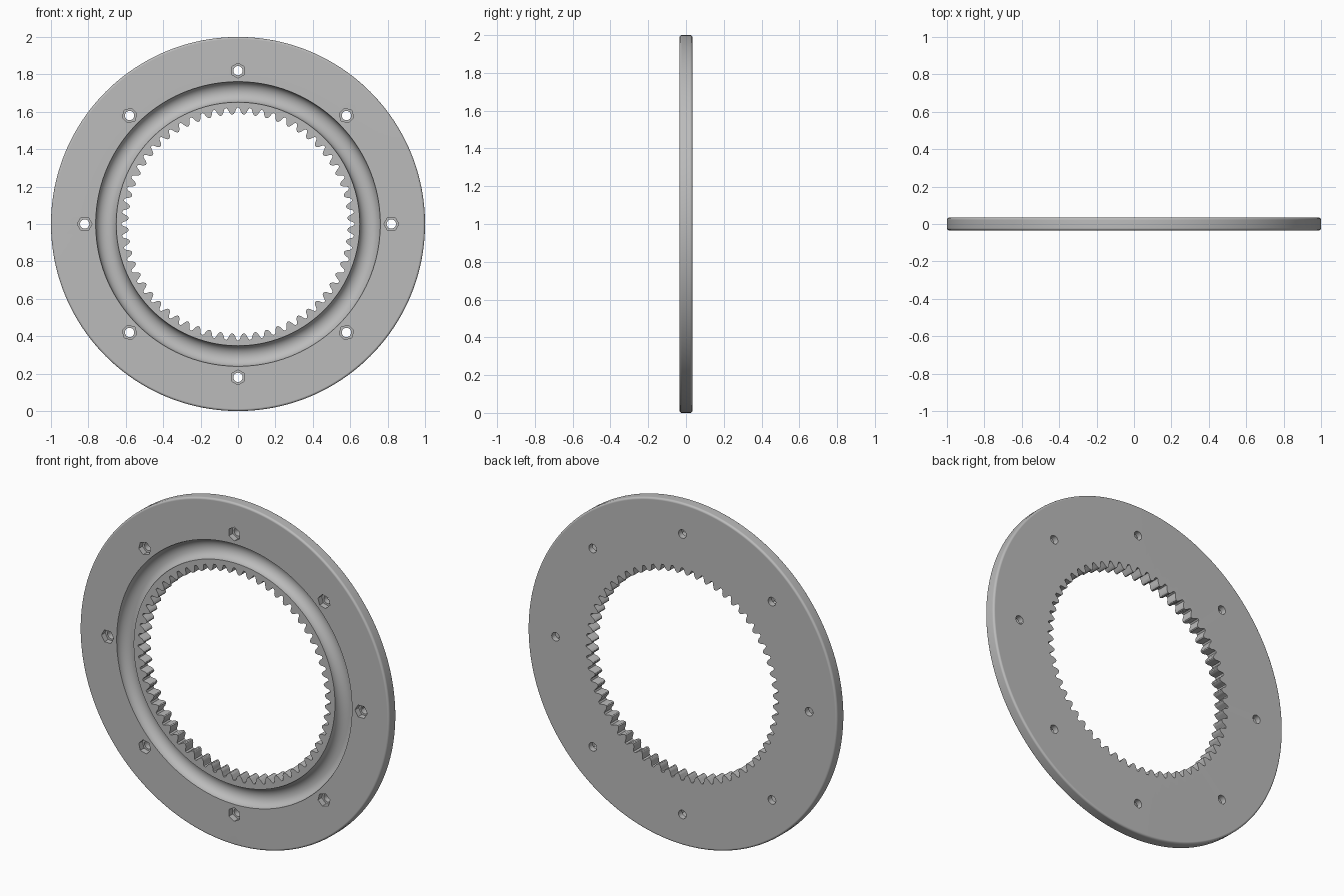
import bpy
import bmesh
from math import pi, sin, cos, radians
from mathutils import Matrix

HALF = 0.034          # half thickness of the plate
TEETH = 60
STEPS = 192           # facets around the ring

cube = bpy.data.objects.get("Cube")
if cube:
    bpy.data.objects.remove(cube)

# One plain grey material
grey = bpy.data.materials.new("light grey")
grey.use_nodes = True
colour = (0.5, 0.5, 0.5, 1)
grey.diffuse_color = colour
grey.node_tree.nodes["Principled BSDF"].inputs["Base Color"].default_value = colour


def make_object(name, bm):
    bmesh.ops.recalc_face_normals(bm, faces=bm.faces)
    mesh = bpy.data.meshes.new(name)
    bm.to_mesh(mesh)
    bm.free()
    mesh.materials.append(grey)
    obj = bpy.data.objects.new(name, mesh)
    bpy.context.collection.objects.link(obj)
    return obj


def add_prism(bm, points, y0, y1):
    """Extrude an outline of (x, z) points along y."""
    face = bm.faces.new([bm.verts.new((x, y0, z)) for x, z in points])
    out = bmesh.ops.extrude_face_region(bm, geom=[face])
    verts = [v for v in out["geom"] if isinstance(v, bmesh.types.BMVert)]
    bmesh.ops.translate(bm, verts=verts, vec=(0, y1 - y0, 0))


def arc(cx, cy, rx, ry, a0, a1, n):
    return [(cx + rx * cos(radians(a0 + (a1 - a0) * i / n)),
             cy + ry * sin(radians(a0 + (a1 - a0) * i / n))) for i in range(n + 1)]


# Ring body: (radius, y) section with a rounded rim and a ball groove in front
F = 0.012
section = [(0.57, HALF), (0.57, -HALF)]
section += arc(0.706, -HALF, 0.055, 0.05, 180, 0, 16)
section += arc(1 - F, -HALF + F, F, F, -90, 0, 4)
section += arc(1 - F, HALF - F, F, F, 0, 90, 4)

bm = bmesh.new()
rings = []
for i in range(STEPS):
    a = 2 * pi * i / STEPS
    rings.append([bm.verts.new((r * cos(a), y, r * sin(a))) for r, y in section])
for i in range(STEPS):
    p, q = rings[i], rings[(i + 1) % STEPS]
    for j in range(len(section)):
        k = (j + 1) % len(section)
        bm.faces.new((p[j], p[k], q[k], q[j]))
ring = make_object("ring_gear_plate", bm)

# Cutter for the inner teeth: one outline repeated for each tooth
TOOTH = [(-0.38, 0.589), (-0.27, 0.597), (-0.16, 0.614), (-0.08, 0.622),
         (0.08, 0.622), (0.16, 0.614), (0.27, 0.597), (0.38, 0.589),
         (0.45, 0.586), (0.55, 0.586)]
outline = []
for t in range(TEETH):
    for f, r in TOOTH:
        a = 2 * pi * (t + f) / TEETH
        outline.append((r * cos(a), r * sin(a)))
bm = bmesh.new()
add_prism(bm, outline, -0.1, 0.1)
cutters = [make_object("tooth_cutter", bm)]


# Cutters for the bolt holes and their hexagonal nut pockets
def hole_cutter(name, radius, sides, y0, y1):
    bm = bmesh.new()
    for i in range(8):
        turn = i * pi / 4
        cx, cz = 0.82 * cos(turn), 0.82 * sin(turn)
        add_prism(bm, [(cx + radius * cos(turn + 2 * pi * s / sides),
                        cz + radius * sin(turn + 2 * pi * s / sides))
                       for s in range(sides)], y0, y1)
    return make_object(name, bm)


cutters.append(hole_cutter("bolt_hole_cutter", 0.025, 24, -0.1, 0.1))
cutters.append(hole_cutter("nut_pocket_cutter", 0.04, 6, -0.1, 0.0))

for cutter in cutters:
    cutter.hide_render = True
    mod = ring.modifiers.new(cutter.name, "BOOLEAN")
    mod.operation = "DIFFERENCE"
    mod.solver = "EXACT"
    mod.object = cutter

# Bake the cuts, remove the cutters and shade the curved surfaces smooth
graph = bpy.context.evaluated_depsgraph_get()
mesh = bpy.data.meshes.new_from_object(ring.evaluated_get(graph))
ring.modifiers.clear()
ring.data = mesh
for cutter in cutters:
    bpy.data.objects.remove(cutter)
ring.location.z = 1

bpy.ops.object.select_all(action="DESELECT")
ring.select_set(True)
bpy.context.view_layer.objects.active = ring
bpy.ops.object.shade_smooth_by_angle(angle=radians(28))
weighted = ring.modifiers.new("flat_face_normals", "WEIGHTED_NORMAL")
weighted.keep_sharp = True
